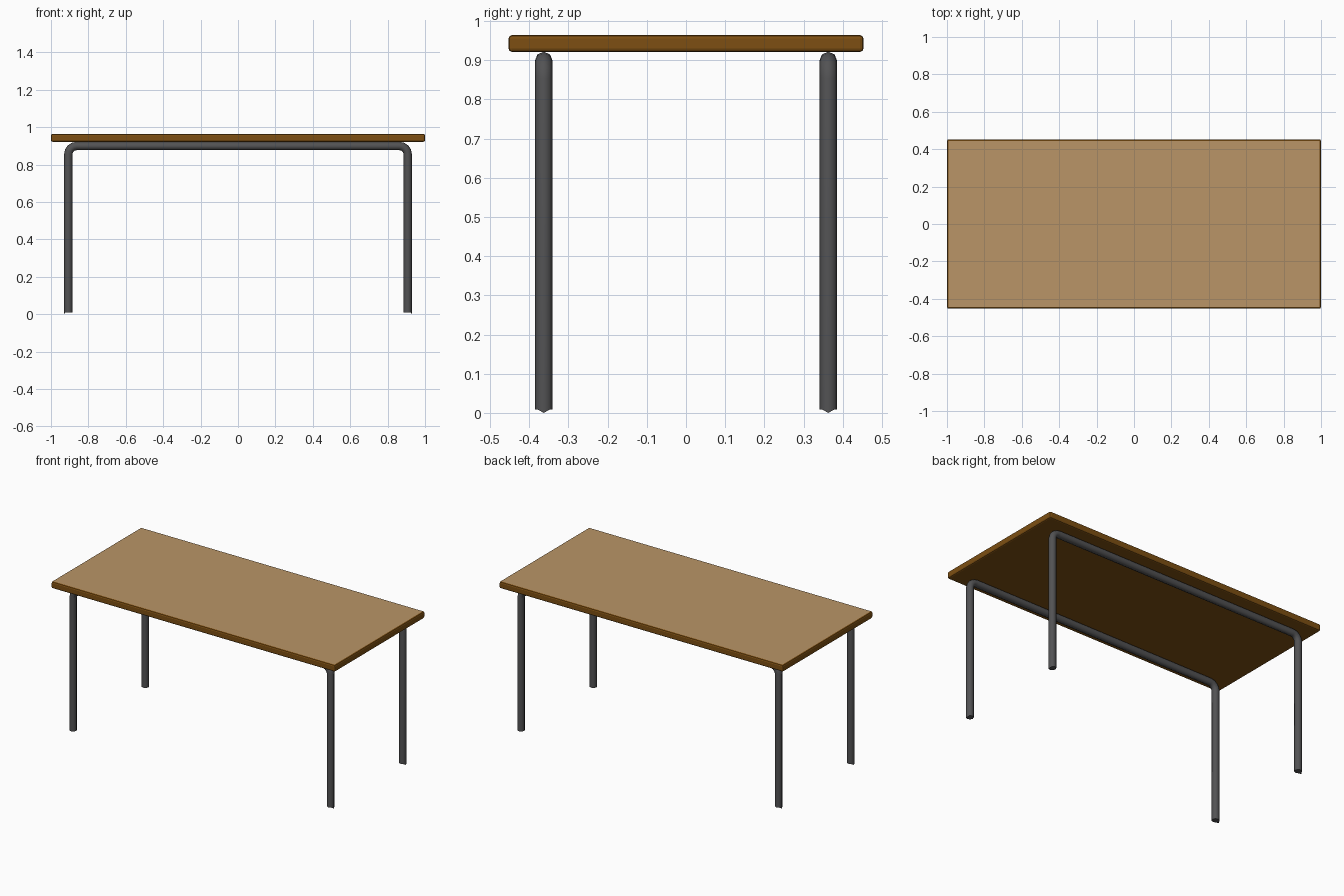
import bpy, bmesh, math
from mathutils import Vector

if "Cube" in bpy.data.objects:
    bpy.data.objects.remove(bpy.data.objects["Cube"])


def material(name, rgb):
    m = bpy.data.materials.new(name)
    m.diffuse_color = (*rgb, 1.0)
    m.use_nodes = True
    m.node_tree.nodes["Principled BSDF"].inputs["Base Color"].default_value = m.diffuse_color
    return m


tan = material("tan_surface", (0.49, 0.30, 0.135))
brown = material("brown_wood", (0.205, 0.078, 0.006))
grey = material("dark_grey_metal", (0.085, 0.085, 0.088))


def add_object(name, bm, mats):
    bmesh.ops.recalc_face_normals(bm, faces=bm.faces[:])
    me = bpy.data.meshes.new(name)
    bm.to_mesh(me)
    bm.free()
    for m in mats:
        me.materials.append(m)
    ob = bpy.data.objects.new(name, me)
    bpy.context.collection.objects.link(ob)
    return ob


# Table top: bevelled board, tan upper face, brown everywhere else
Z0, Z1 = 0.921, 0.964
bm = bmesh.new()
bmesh.ops.create_cube(bm, size=1.0)
for v in bm.verts:
    v.co = Vector((v.co.x * 2.0, v.co.y * 0.906, (Z0 + Z1) / 2 + v.co.z * (Z1 - Z0)))
bmesh.ops.bevel(bm, geom=bm.edges[:], offset=0.009, segments=2, profile=0.5,
                affect='EDGES')
bm.normal_update()
for f in bm.faces:
    f.material_index = 1 if f.normal.z > 0.99 else 0
add_object("table_top", bm, [brown, tan])

# Leg frames: one bent eight-sided tube along the front and one along the back
R = 0.0225           # tube radius
X, ZC = 0.9075, 0.899  # leg centre and rail centre
BEND, STEPS, SIDES = 0.045, 4, 8
FOOT = 0.009


def tube_path():
    """Points with outward normals, left foot to right foot."""
    half = [((-X, FOOT), (-1, 0))]
    for i in range(STEPS + 1):
        a = math.pi - i / STEPS * math.pi / 2
        c, s = math.cos(a), math.sin(a)
        half.append(((-X + BEND + BEND * c, ZC - BEND + BEND * s), (c, s)))
    return half + [((-x, z), (-nx, nz)) for (x, z), (nx, nz) in reversed(half)]


def leg_frame(name, y):
    bm = bmesh.new()
    rings = []
    for (x, z), (nx, nz) in tube_path():
        ring = []
        for k in range(SIDES):
            a = 2 * math.pi * k / SIDES
            r = R * math.cos(a)
            ring.append(bm.verts.new((x + nx * r, y + R * math.sin(a), z + nz * r)))
        rings.append(ring)
    for a, b in zip(rings, rings[1:]):
        for k in range(SIDES):
            j = (k + 1) % SIDES
            bm.faces.new((a[k], a[j], b[j], b[k]))
    # feet: outer corner dips to the floor
    for ring in (rings[0], rings[-1]):
        ring[0].co.z = 0.0
        bm.faces.new(ring)
    ob = add_object(name, bm, [grey])
    bpy.ops.object.select_all(action='DESELECT')
    ob.select_set(True)
    bpy.context.view_layer.objects.active = ob
    bpy.ops.object.shade_smooth_by_angle(angle=math.radians(50))


leg_frame("front_leg_frame", -0.363)
leg_frame("back_leg_frame", 0.363)
